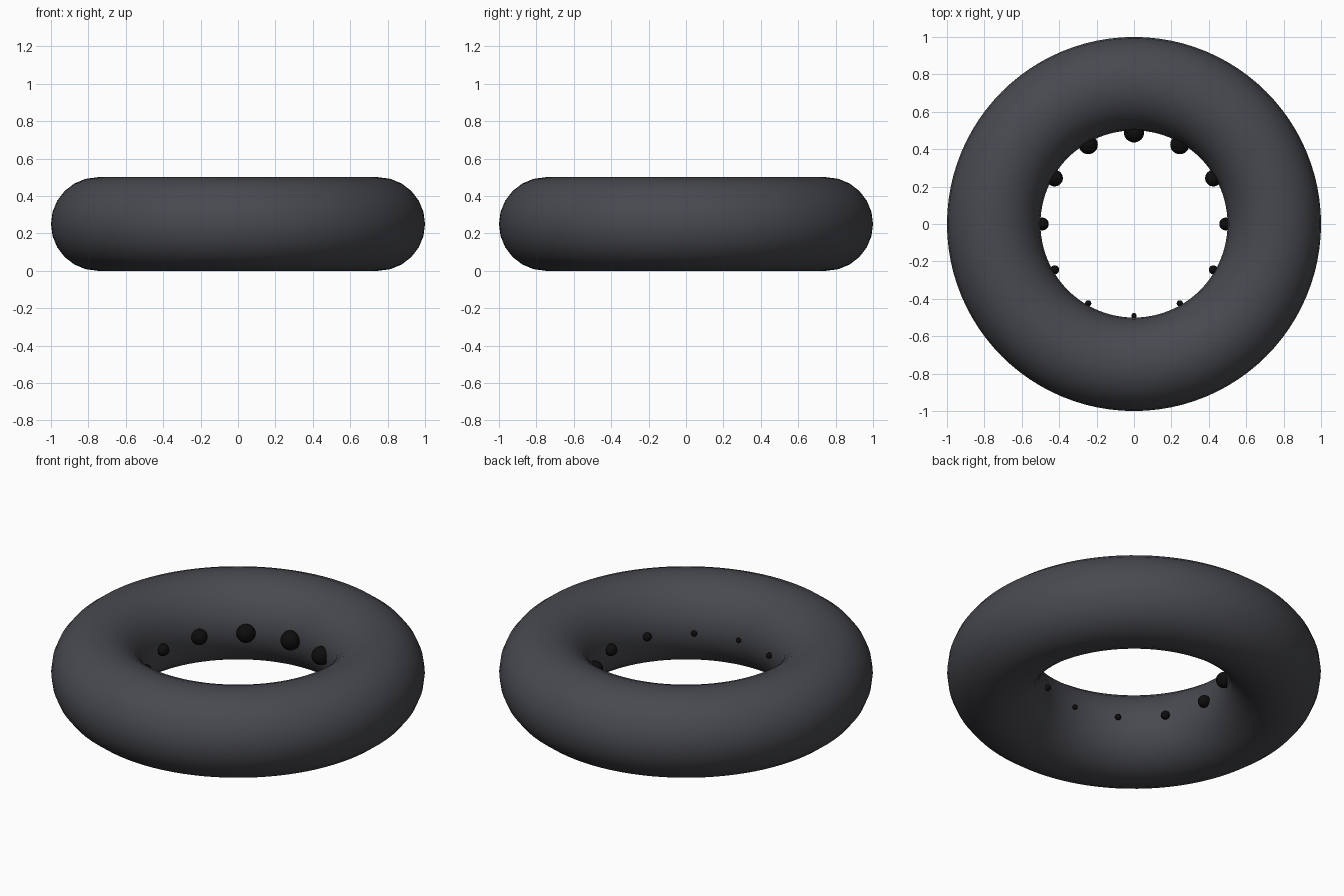
import bpy
from math import sin, cos, pi

if "Cube" in bpy.data.objects:
    bpy.data.objects.remove(bpy.data.objects["Cube"])


def material(name, color):
    m = bpy.data.materials.new(name)
    m.diffuse_color = color
    m.use_nodes = True
    m.node_tree.nodes["Principled BSDF"].inputs["Base Color"].default_value = m.diffuse_color
    return m


ring_mat = material("dark_grey", (0.065, 0.067, 0.078, 1))
bead_mat = material("black", (0.004, 0.004, 0.004, 1))


def finish(name, mat):
    ob = bpy.context.object
    ob.name = name
    ob.data.materials.append(mat)
    bpy.ops.object.shade_smooth()


# Ring body
bpy.ops.mesh.primitive_torus_add(major_radius=0.75, minor_radius=0.25,
                                 major_segments=96, minor_segments=24,
                                 location=(0, 0, 0.25))
finish("ring", ring_mat)

# Beads around the inner wall, growing from front to back
for i in range(12):
    a = i * pi / 6
    bpy.ops.mesh.primitive_uv_sphere_add(segments=32, ring_count=16,
                                         radius=0.034 + 0.02 * sin(a),
                                         location=(0.49 * cos(a), 0.49 * sin(a), 0.25))
    finish(f"bead_{i + 1}", bead_mat)
